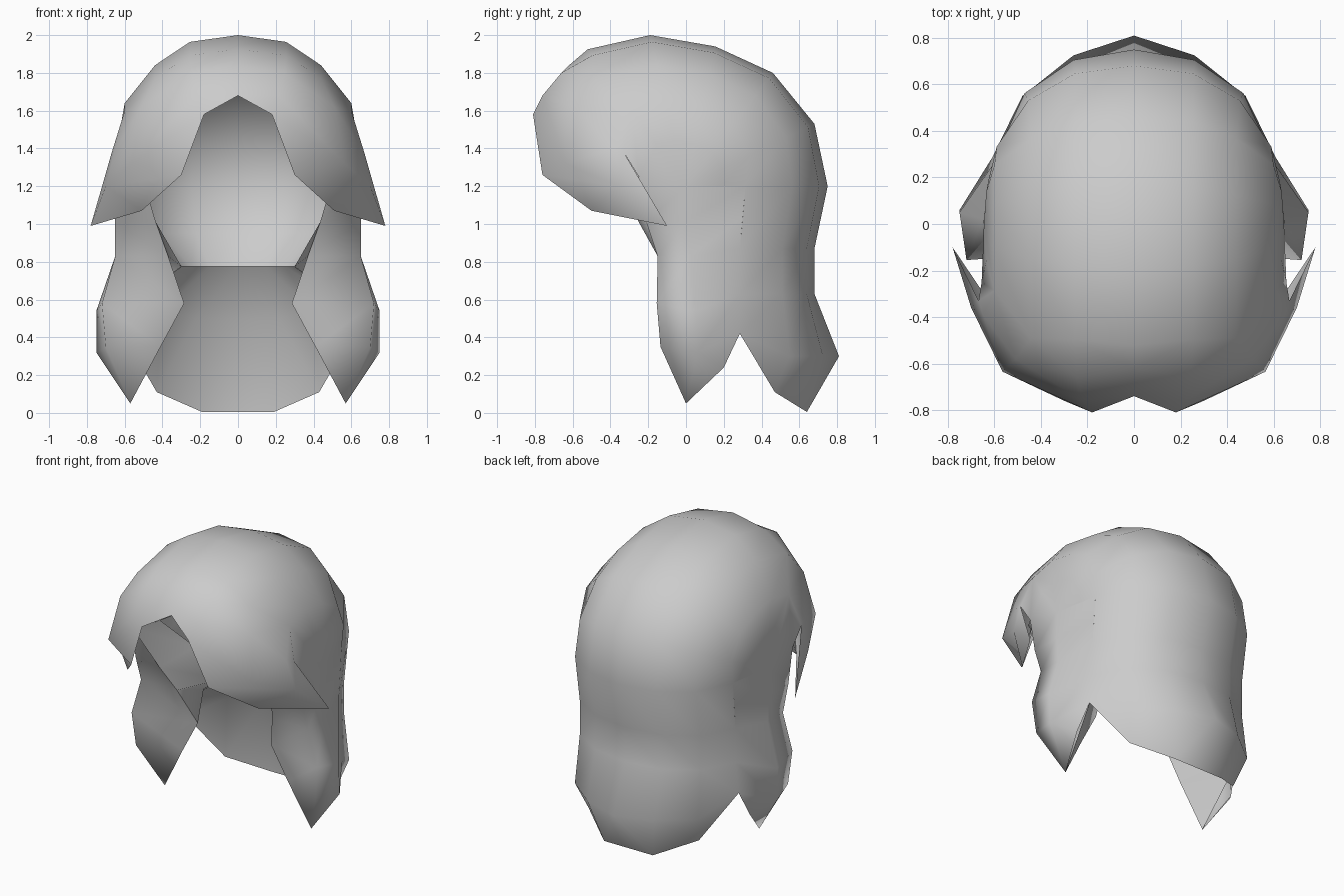
import bpy, bmesh

if "Cube" in bpy.data.objects:
    bpy.data.objects.remove(bpy.data.objects["Cube"])


def sheet(name, *patches):
    """Loft patches of rows into one smooth half sheet, mirrored over x = 0."""
    bm = bmesh.new()
    for rows in patches:
        grid = [[bm.verts.new(p) for p in row] for row in rows]
        for a, b in zip(grid, grid[1:]):
            for i in range(min(len(a), len(b)) - 1):
                bm.faces.new((a[i], b[i], b[i + 1], a[i + 1]))
    bmesh.ops.remove_doubles(bm, verts=bm.verts[:], dist=0.004)
    bmesh.ops.recalc_face_normals(bm, faces=bm.faces[:])
    me = bpy.data.meshes.new(name)
    bm.to_mesh(me)
    bm.free()
    for f in me.polygons:
        f.use_smooth = True
    ob = bpy.data.objects.new(name, me)
    bpy.context.collection.objects.link(ob)
    m = ob.modifiers.new("mirror", 'MIRROR')
    m.use_clip = True
    m.merge_threshold = 0.003
    return ob


def fan(y, z, xs, reach, width=1.0):
    """Cross-section: the centre point pulled towards the side pivot."""
    pz = min(z, 1.2)
    return [(x * width, y * s, pz + (z - pz) * s) for x, s in zip(xs, reach)]


# Crown: fan of cross-sections from the forehead over to the back
CAP_X = (0, .255, .44, .60, .635, .645)
CAP_S = (1, .955, .80, .55, .30, 0)
BACK_X = (0, .26, .47, .585, .609, .645)
BACK_S = (1, .94, .75, .42, .252, 0)
MID_X = (0, .255, .455, .59, .625, .645)
MID_S = (1, .95, .78, .49, .28, 0)
crown = [fan(y, z, CAP_X, CAP_S) for y, z in
         [(-.52, 1.925), (-.19, 2.0), (.155, 1.94), (.46, 1.80)]]
crown[0][2] = (.44, -.49, 1.77)
crown.append(fan(.68, 1.53, MID_X, MID_S))
crown.append(fan(.75, 1.2, BACK_X, BACK_S))

# Nape: continues down from the crown to the flared hem
nape = [crown[-1][:4]]
nape += [fan(.68, z, BACK_X[:4], BACK_S) for z in (.87, .63)]
nape.append([(0, .81, .30), (.26, .725, .30), (.48, .55, .30), (.61, .285, .42)])
hem = [(0, .64, .005), (.19, .64, .005), (.43, .47, .11), (.61, .285, .42)]
nape.append(hem)

# Parted fringe sweeping back to a point at each side
rim = [(0, -.74, 1.68), (.18, -.81, 1.58), (.30, -.76, 1.26), (.51, -.50, 1.07), (.78, -.10, .99)]
edge = (.668, -.33, 1.38)
fringe = [
    rim,
    [(0, -.70, 1.75), (.22, -.76, 1.68), (.565, -.635, 1.32), (.70, -.36, 1.20), rim[4]],
    [(0, -.62, 1.84), (.245, -.66, 1.80), (.51, -.58, 1.62), (.65, -.39, 1.40), edge],
    crown[0][:4] + [edge]]

# Temple: closes the side behind the fringe
temple = [crown[0][3:], [edge, (.655, -.25, 1.25), crown[0][5]]]

# Side lock: leaf shape wrapping from behind the ear to the cheek
lock = [
    [crown[-1][3], crown[-1][5], (.655, -.25, 1.25), (.53, -.42, 1.33)],
    [(.585, .30, 1.035), (.645, 0, 1.01), (.65, -.21, 1.01), (.435, -.25, 1.01)],
    [nape[1][3], (.65, .02, .83), (.65, -.15, .83), (.37, -.15, .83)],
    [nape[2][3], (.75, .05, .54), (.72, -.155, .58), (.285, -.04, .58)],
    [hem[3], (.75, .06, .32), (.70, -.135, .35), (.41, -.03, .35)],
    [hem[3], (.64, .20, .24), (.57, 0, .05), (.57, 0, .05)]]
sheet("outer_hair", crown, nape, fringe, temple, lock)

# Inner lining: bowl joined to the fringe rim, then a ledge out to the hem
lining = [rim[:4] + [(.60, -.30, 1.20), (.61, -.20, 1.15)]]
lining += [fan(y, z, CAP_X, CAP_S, .94) for y, z in
           [(-.46, 1.80), (-.17, 1.88), (.14, 1.83), (.41, 1.70)]]
lining.append(fan(.60, 1.46, MID_X, MID_S, .94))
lining.append(fan(.65, 1.2, BACK_X, BACK_S, .94))
lining.append(fan(.58, .95, BACK_X[:4], BACK_S, .86))
brink = [(0, .44, .775), (.15, .42, .775), (.25, .36, .775), (.30, .25, .775)]
lining.append(brink)
sheet("inner_lining", lining)
sheet("nape_underside", [
    brink,
    [(0, .61, .50), (.22, .57, .50), (.40, .45, .54), (.52, .27, .60)],
    hem])

# Inner face of the side lock, joined back to the lining
back = [lining[-3][5], lining[-2][3], brink[3], (.45, .26, .66), hem[3], hem[3]]
sheet("lock_inner_face", [[row[3], b] for row, b in zip(lock, back)])
